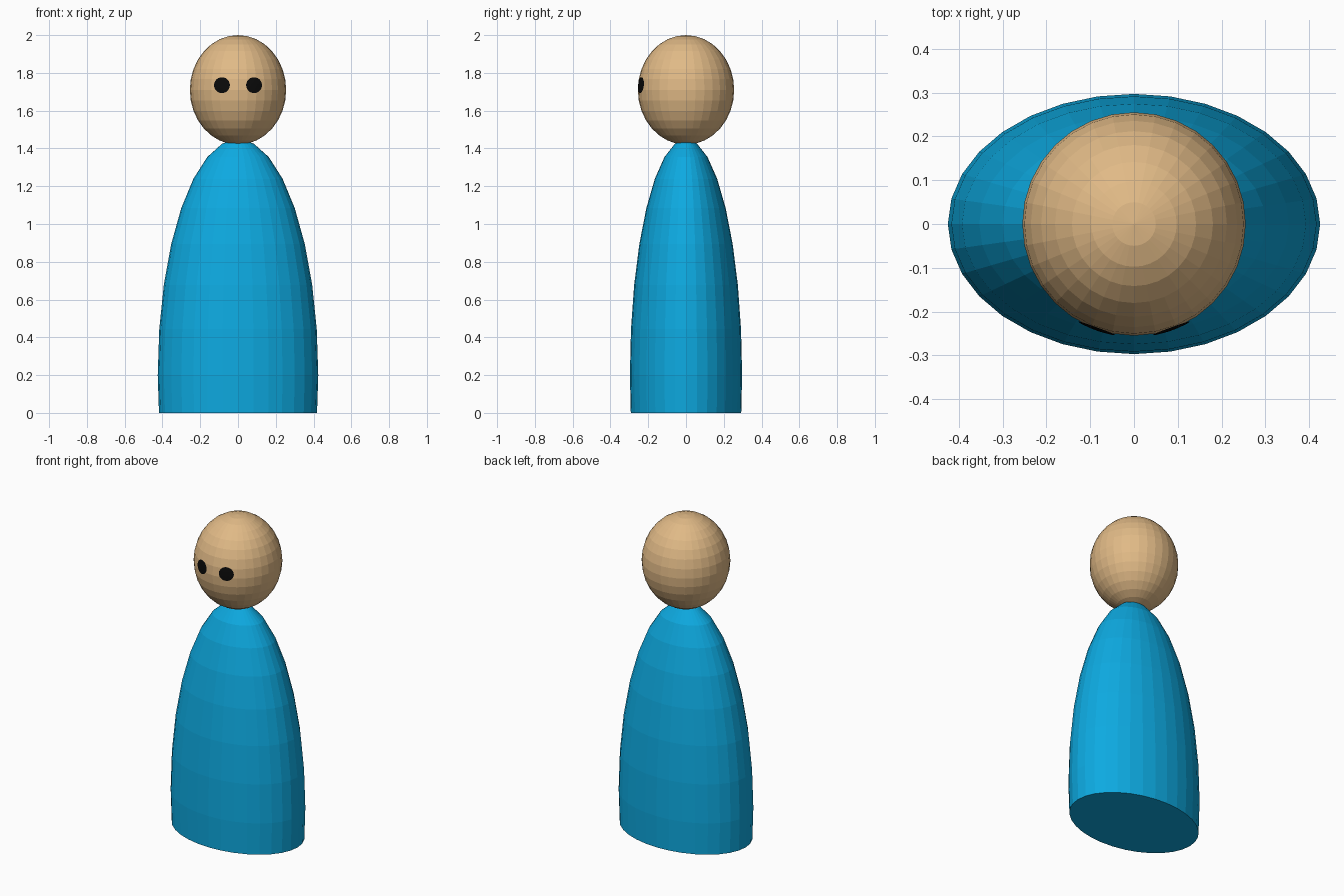
import bpy, bmesh, math
from mathutils import Matrix, Vector

if "Cube" in bpy.data.objects:
    bpy.data.objects.remove(bpy.data.objects["Cube"])

HEAD_Z = 1.71
HEAD_R = Vector((0.255, 0.255, 0.29))


def finish(bm, name, color):
    mesh = bpy.data.meshes.new(name)
    bm.to_mesh(mesh)
    bm.free()
    obj = bpy.data.objects.new(name, mesh)
    bpy.context.collection.objects.link(obj)
    mat = bpy.data.materials.new(name + "_colour")
    mat.diffuse_color = (*color, 1)
    mat.use_nodes = True
    mat.node_tree.nodes["Principled BSDF"].inputs["Base Color"].default_value = mat.diffuse_color
    mesh.materials.append(mat)
    return obj


def ellipsoid(radii, z):
    bm = bmesh.new()
    bmesh.ops.create_uvsphere(
        bm, u_segments=32, v_segments=16, radius=1,
        matrix=Matrix.Translation((0, 0, z)) @ Matrix.Diagonal((*radii, 1)))
    return bm


# Body: tall oval dome cut flat at the ground
bm = ellipsoid((0.425, 0.297, 1.25), 0.2)
cut = bmesh.ops.bisect_plane(bm, geom=bm.verts[:] + bm.edges[:] + bm.faces[:],
                             plane_co=(0, 0, 0), plane_no=(0, 0, 1), clear_inner=True)
rim = [e for e in cut["geom_cut"] if isinstance(e, bmesh.types.BMEdge)]
bmesh.ops.contextual_create(bm, geom=rim)
bmesh.ops.recalc_face_normals(bm, faces=bm.faces[:])
finish(bm, "body", (0.004, 0.40, 0.75))

# Head: slightly tall sphere
finish(ellipsoid(HEAD_R, HEAD_Z), "head", (0.75, 0.49, 0.24))


# Eyes: round patches wrapped onto the face
def eye(name, x, z=1.735, radius=0.042, lift=0.003):
    bm = bmesh.new()
    rings = []
    for k in range(1, 4):
        ring = []
        for i in range(24):
            a = math.tau * i / 24
            ring.append(bm.verts.new((x + radius * k / 3 * math.cos(a), 0,
                                      z + radius * k / 3 * math.sin(a))))
        rings.append(ring)
    bm.faces.new(rings[0])
    for inner, outer in zip(rings, rings[1:]):
        for i in range(24):
            j = (i + 1) % 24
            bm.faces.new((inner[i], outer[i], outer[j], inner[j]))
    for v in bm.verts:
        u, w = v.co.x / HEAD_R.x, (v.co.z - HEAD_Z) / HEAD_R.z
        v.co.y = -HEAD_R.y * math.sqrt(1 - u * u - w * w) - lift
    bm.normal_update()
    finish(bm, name, (0.003, 0.003, 0.003))


for side, x in (("left", 0.085), ("right", -0.085)):
    eye(side + "_eye", x)
